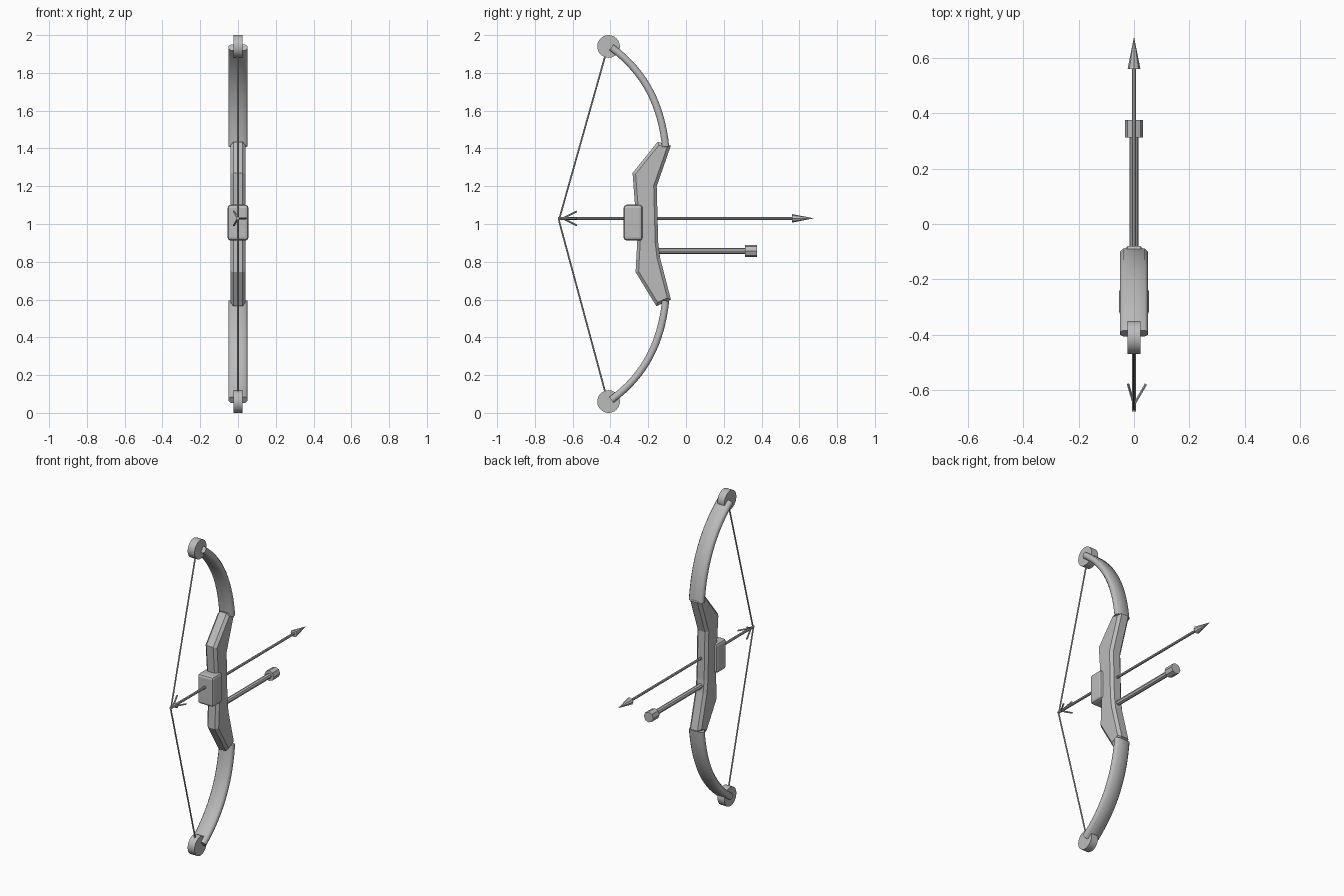
import bpy, bmesh, math
from mathutils import Vector

if "Cube" in bpy.data.objects:
    bpy.data.objects.remove(bpy.data.objects["Cube"])

grey = bpy.data.materials.new("plain grey")
grey.diffuse_color = (0.5, 0.5, 0.5, 1)
grey.use_nodes = True
grey.node_tree.nodes["Principled BSDF"].inputs["Base Color"].default_value = grey.diffuse_color


def finish(name, bm, smooth=None):
    bmesh.ops.recalc_face_normals(bm, faces=bm.faces)
    me = bpy.data.meshes.new(name)
    bm.to_mesh(me)
    bm.free()
    me.materials.append(grey)
    ob = bpy.data.objects.new(name, me)
    bpy.context.collection.objects.link(ob)
    if smooth:
        bpy.ops.object.select_all(action='DESELECT')
        ob.select_set(True)
        bpy.context.view_layer.objects.active = ob
        bpy.ops.object.shade_smooth_by_angle(angle=math.radians(smooth))
    return ob


def rod(name, a, b, r1, r2=None, sides=8, smooth=None):
    """Cylinder or cone between two points."""
    a, b = Vector(a), Vector(b)
    bm = bmesh.new()
    bmesh.ops.create_cone(bm, cap_ends=True, segments=sides, radius1=r1,
                          radius2=r1 if r2 is None else r2, depth=(b - a).length)
    q = (b - a).to_track_quat('Z', 'Y')
    for v in bm.verts:
        v.co = q @ v.co + (a + b) / 2
    return finish(name, bm, smooth)


# Riser: side profile extruded across x, with chamfered outline
profile = [(-0.15, 1.435), (-0.08, 1.415), (-0.155, 1.20), (-0.147, 0.90),
           (-0.137, 0.82), (-0.08, 0.60), (-0.157, 0.565), (-0.267, 0.745),
           (-0.257, 0.93), (-0.283, 1.27)]
bm = bmesh.new()
rings = [[bm.verts.new((x, y, z)) for y, z in profile] for x in (-0.04, 0.04)]
caps = [bm.faces.new(r) for r in rings]
n = len(profile)
for i in range(n):
    j = (i + 1) % n
    bm.faces.new((rings[0][i], rings[0][j], rings[1][j], rings[1][i]))
bmesh.ops.recalc_face_normals(bm, faces=bm.faces)
bmesh.ops.bevel(bm, geom=[e for f in caps for e in f.edges], offset=0.016,
                segments=1, affect='EDGES', profile=0.5)
finish("riser", bm)

# Grip block
bm = bmesh.new()
bmesh.ops.create_cube(bm, size=1)
for v in bm.verts:
    v.co = (v.co.x * 0.11, v.co.y * 0.10 - 0.28, v.co.z * 0.19 + 1.007)
bmesh.ops.bevel(bm, geom=bm.edges[:], offset=0.016, segments=2,
                affect='EDGES', profile=0.5)
finish("grip", bm)

# Limbs: chamfered section swept along a curve, mirrored top to bottom
P = [Vector(p) for p in ((-0.108, 1.41), (-0.13, 1.62), (-0.21, 1.80), (-0.395, 1.935))]
W, T, C = 0.05, 0.019, 0.011
section = [(W, T - C), (W - C, T), (C - W, T), (-W, T - C),
           (-W, C - T), (C - W, -T), (W - C, -T), (W, C - T)]


def limb(name, flip):
    bm = bmesh.new()
    rings = []
    steps = 16
    for k in range(steps + 1):
        t = k / steps
        s = 1 - t
        c = s**3 * P[0] + 3 * s * s * t * P[1] + 3 * s * t * t * P[2] + t**3 * P[3]
        d = s * s * (P[1] - P[0]) + 2 * s * t * (P[2] - P[1]) + t * t * (P[3] - P[2])
        d.normalize()
        ring = []
        for x, h in section:
            y, z = c.x + d.y * h, c.y - d.x * h
            ring.append(bm.verts.new((x, y, 2.004 - z if flip else z)))
        rings.append(ring)
    for a, b in zip(rings, rings[1:]):
        for i in range(8):
            j = (i + 1) % 8
            bm.faces.new((a[i], a[j], b[j], b[i]))
    bm.faces.new(rings[0])
    bm.faces.new(rings[-1])
    finish(name, bm, 50)


nock = (0, -0.673, 1.02)
for name, flip, cz, sz in (("upper", False, 1.94, 1.90), ("lower", True, 0.06, 0.10)):
    limb(name + "_limb", flip)
    # Cam wheel and string half
    rod(name + "_cam", (-0.024, -0.41, cz), (0.024, -0.41, cz), 0.06, sides=32, smooth=30)
    rod(name + "_string", (0, -0.425, sz), nock, 0.0045)

# Arrow
AZ = 1.03
rod("arrow_shaft", (0, -0.677, AZ), (0, 0.57, AZ), 0.008)
rod("arrow_head", (0, 0.56, AZ), (0, 0.677, AZ), 0.023, 0)
for k in range(3):
    a = math.radians(120 * k)
    rod("fletching_%d" % (k + 1), (0, -0.652, AZ),
        (0.043 * math.cos(a), -0.578, AZ + 0.043 * math.sin(a)), 0.005, sides=6)

# Stabilizer
rod("stabilizer_rod", (0, -0.16, 0.857), (0, 0.32, 0.857), 0.016)
rod("stabilizer_weight", (0, 0.312, 0.857), (0, 0.375, 0.857), 0.033)
